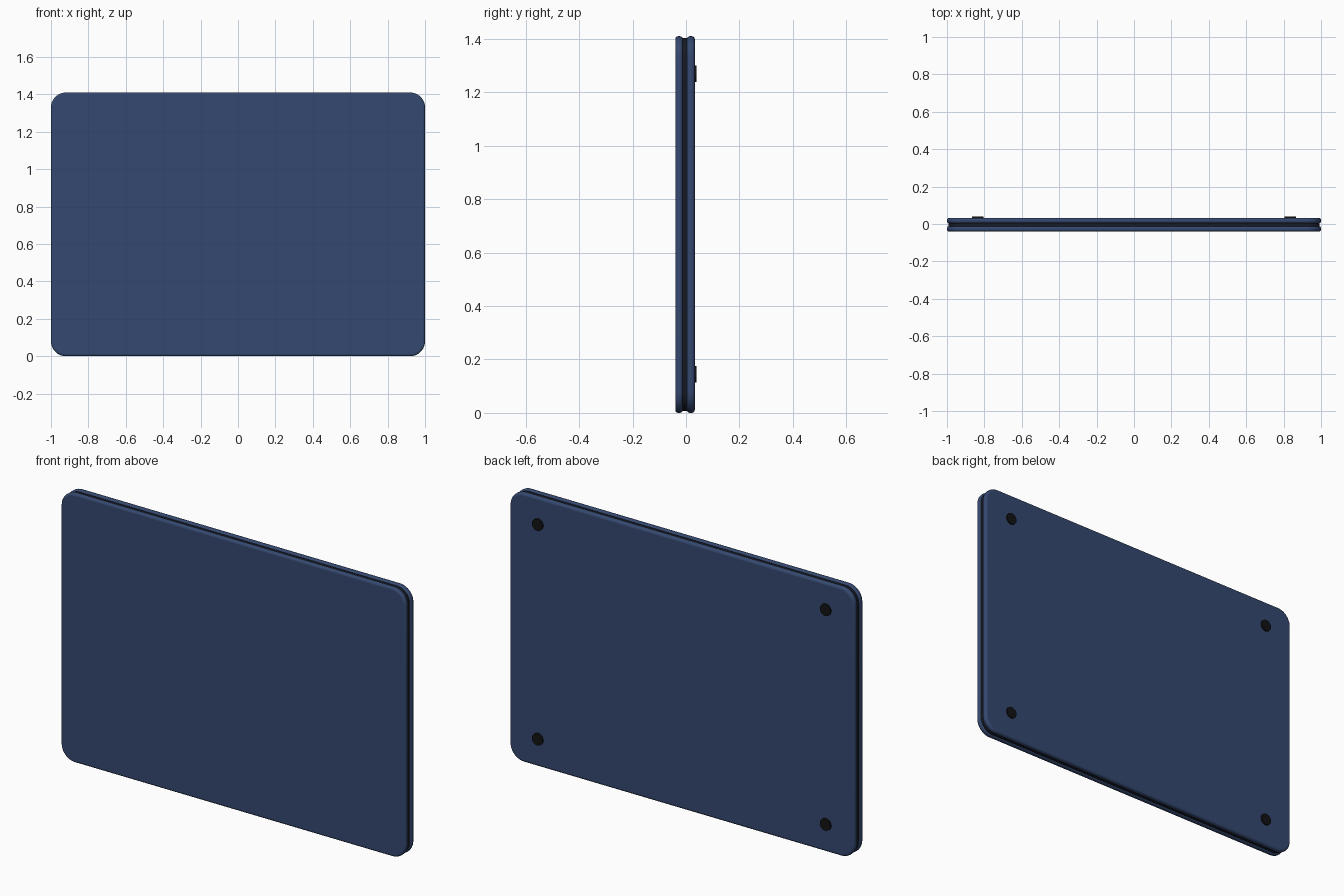
import bpy, bmesh, math

if "Cube" in bpy.data.objects:
    bpy.data.objects.remove(bpy.data.objects["Cube"])

W, H = 2.0, 1.41


def material(name, color):
    m = bpy.data.materials.new(name)
    m.diffuse_color = (*color, 1)
    m.use_nodes = True
    m.node_tree.nodes["Principled BSDF"].inputs["Base Color"].default_value = m.diffuse_color
    return m


navy = material("navy_shell", (0.035, 0.065, 0.16))
dark = material("dark_seam", (0.008, 0.01, 0.016))
black = material("black_rubber", (0.006, 0.006, 0.007))


def slab(name, y0, y1, inset, radius, edge, mat):
    """Upright rounded-rectangle plate between y0 and y1."""
    hx, hz = W / 2 - inset, H / 2 - inset
    bm = bmesh.new()
    ring = []
    for sx, sz, start in ((1, 1, 0), (-1, 1, 90), (-1, -1, 180), (1, -1, 270)):
        for i in range(11):
            a = math.radians(start + 9 * i)
            ring.append(bm.verts.new((sx * (hx - radius) + radius * math.cos(a), y0,
                                      H / 2 + sz * (hz - radius) + radius * math.sin(a))))
    face = bm.faces.new(ring)
    ext = bmesh.ops.extrude_face_region(bm, geom=[face])
    for v in ext["geom"]:
        if isinstance(v, bmesh.types.BMVert):
            v.co.y = y1
    bmesh.ops.recalc_face_normals(bm, faces=bm.faces)
    mesh = bpy.data.meshes.new(name)
    bm.to_mesh(mesh)
    bm.free()
    ob = bpy.data.objects.new(name, mesh)
    bpy.context.collection.objects.link(ob)
    mesh.materials.append(mat)
    if edge:
        bev = ob.modifiers.new("rounded_rim", "BEVEL")
        bev.width = edge
        bev.segments = 4
        bev.limit_method = "ANGLE"
        bev.angle_limit = math.radians(40)
    smooth(ob)
    return ob


def smooth(ob):
    bpy.ops.object.select_all(action="DESELECT")
    ob.select_set(True)
    bpy.context.view_layer.objects.active = ob
    bpy.ops.object.shade_smooth_by_angle(angle=math.radians(35))


# Closed clamshell: lid in front, base behind, recessed seam between
slab("lid", -0.040, -0.012, 0.0, 0.08, 0.011, navy)
slab("seam", -0.016, 0.006, 0.007, 0.074, 0, dark)
slab("base", 0.003, 0.033, 0.0, 0.08, 0.012, navy)

# Four round rubber feet on the back of the base
for x in (-0.835, 0.835):
    for z in (0.145, H - 0.14):
        bpy.ops.mesh.primitive_cylinder_add(vertices=32, radius=0.031, depth=0.014,
                                            location=(x, 0.033, z),
                                            rotation=(math.pi / 2, 0, 0))
        foot = bpy.context.object
        foot.name = "rubber_foot"
        foot.data.materials.append(black)
        smooth(foot)
